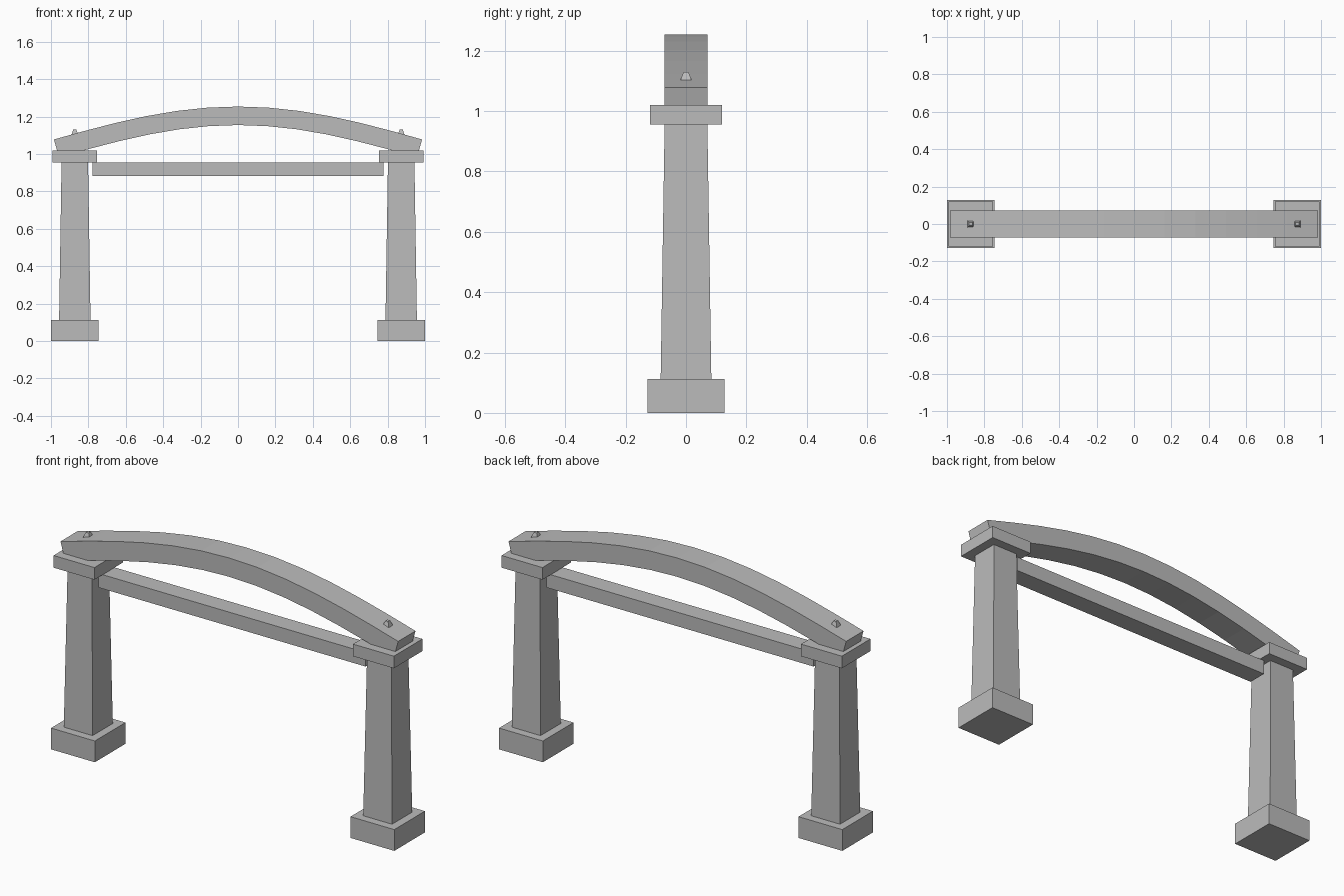
import bpy, bmesh, math

if "Cube" in bpy.data.objects:
    bpy.data.objects.remove(bpy.data.objects["Cube"])

grey = bpy.data.materials.new("stone grey")
grey.diffuse_color = (0.5, 0.5, 0.5, 1)
grey.use_nodes = True
grey.node_tree.nodes["Principled BSDF"].inputs["Base Color"].default_value = grey.diffuse_color


def add_object(name, bm):
    bmesh.ops.recalc_face_normals(bm, faces=bm.faces)
    mesh = bpy.data.meshes.new(name)
    bm.to_mesh(mesh)
    bm.free()
    mesh.materials.append(grey)
    obj = bpy.data.objects.new(name, mesh)
    bpy.context.collection.objects.link(obj)
    return obj


def block(name, x, half_x, half_y, z0, z1, taper=1.0):
    """Box from z0 to z1 whose top is scaled by taper."""
    bm = bmesh.new()
    bmesh.ops.create_cube(bm, size=2)
    for v in bm.verts:
        s = taper if v.co.z > 0 else 1.0
        v.co = (x + v.co.x * half_x * s, v.co.y * half_y * s, z1 if v.co.z > 0 else z0)
    return add_object(name, bm)


# Two pillars: footing, tapered shaft, cap and peg
for side, x in (("left", -0.8725), ("right", 0.8725)):
    block(side + "_footing", x, 0.1275, 0.1275, 0, 0.112)
    block(side + "_shaft", x, 0.084, 0.084, 0.112, 0.956, 0.843)
    block(side + "_cap", x, 0.119, 0.119, 0.956, 1.02)
    block(side + "_peg", x, 0.021, 0.021, 1.095, 1.13, 0.4)

# Straight lower tie beam
block("tie_beam", 0, 0.778, 0.05, 0.882, 0.956)

# Arched upper beam: cosine curve, thickened along its normal
SPAN, RISE, THICK, SEGS = 0.984, 0.176, 0.099, 12
top, under = [], []
for i in range(SEGS + 1):
    t = -1 + 2 * i / SEGS
    x, z = SPAN * t, 1.078 + RISE * math.cos(t * math.pi / 2)
    slope = -RISE * math.pi / 2 / SPAN * math.sin(t * math.pi / 2)
    n = math.hypot(1, slope)
    top.append((x, z))
    under.append((x + slope / n * THICK, z - THICK / n))
bm = bmesh.new()
face = bm.faces.new([bm.verts.new((x, -0.072, z)) for x, z in top + under[::-1]])
ext = bmesh.ops.extrude_face_region(bm, geom=[face])
bmesh.ops.translate(bm, vec=(0, 0.144, 0),
                    verts=[g for g in ext["geom"] if isinstance(g, bmesh.types.BMVert)])
add_object("arched_beam", bm)
